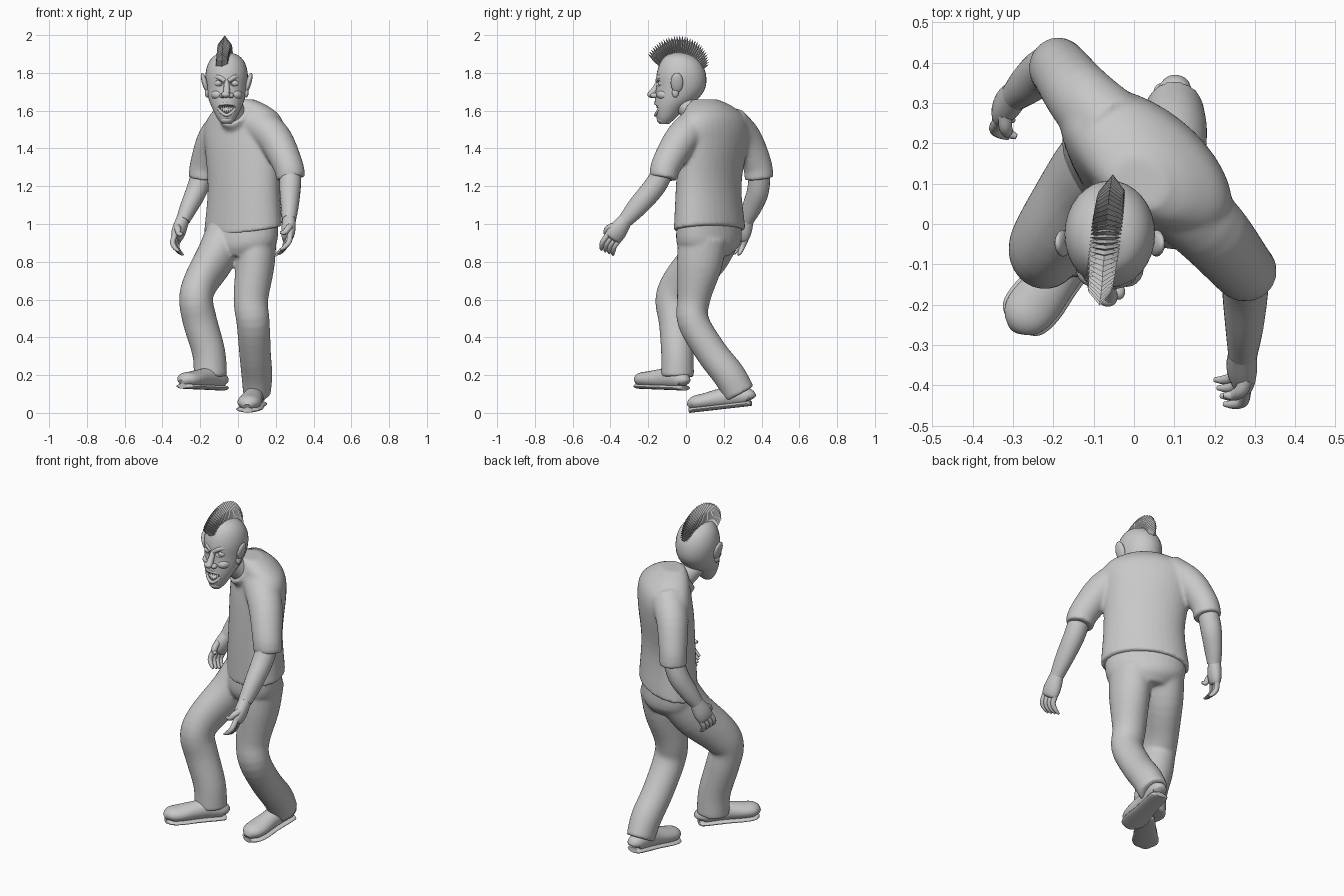
import bpy, bmesh, math
from mathutils import Vector, Matrix

cube = bpy.data.objects.get("Cube")
if cube:
    bpy.data.objects.remove(cube, do_unlink=True)

grey = bpy.data.materials.new("plain grey")
grey.use_nodes = True
grey.diffuse_color = (0.58, 0.58, 0.58, 1)
grey.node_tree.nodes["Principled BSDF"].inputs["Base Color"].default_value = grey.diffuse_color
smooth_parts = []
SIDE = Vector((1, 0, 0))
UP = Vector((0, 0, 1))
BODY = Vector((0.79, -0.62, 0))      # shoulder line of the twisted torso
LEVEL = Vector((0, 0, 0))
HEM_LEAN = Vector((-0.14, -0.08, 0))


def finish(name, bm, smooth=True):
    bmesh.ops.recalc_face_normals(bm, faces=bm.faces)
    mesh = bpy.data.meshes.new(name)
    bm.to_mesh(mesh)
    bm.free()
    mesh.materials.append(grey)
    obj = bpy.data.objects.new(name, mesh)
    bpy.context.collection.objects.link(obj)
    if smooth:
        smooth_parts.append(obj)
    return obj


def discard(obj):
    smooth_parts.remove(obj)
    bpy.data.objects.remove(obj, do_unlink=True)


def apply(obj, kind, **settings):
    mod = obj.modifiers.new(kind, kind)
    for key, value in settings.items():
        setattr(mod, key, value)
    bpy.context.view_layer.objects.active = obj
    bpy.ops.object.modifier_apply(modifier=mod.name)


def fuse(name, parts):
    """Merge overlapping parts into one blended garment."""
    bm = bmesh.new()
    for part in parts:
        bm.from_mesh(part.data)
        discard(part)
    garment = finish(name, bm)
    apply(garment, 'REMESH', mode='VOXEL', voxel_size=0.009)
    apply(garment, 'SMOOTH', factor=0.5, iterations=8)


def carve(target, cutter):
    apply(target, 'BOOLEAN', object=cutter)
    discard(cutter)


def spline(points, steps):
    """Smooth curve through position-and-radius points."""
    p = [Vector(q) for q in points]
    p = [2 * p[0] - p[1]] + p + [2 * p[-1] - p[-2]]
    out = []
    for i in range(1, len(p) - 2):
        a, b, c, d = p[i - 1:i + 3]
        for k in range(steps):
            t = k / steps
            out.append(0.5 * (2 * b + (c - a) * t + (2 * a - 5 * b + 4 * c - d) * t * t
                              + (3 * b - a - 3 * c + d) * t ** 3))
    return out + [p[-2]]


def tube(name, points, ref=SIDE, lean=None, sides=24):
    """Loft elliptical rings (x, y, z, half width along ref, half depth).
    With lean given, rings are level but tip by lean at the bottom."""
    path = spline(points, 4)
    bm = bmesh.new()
    rings = []
    for i, q in enumerate(path):
        before, after = path[max(i - 1, 0)], path[min(i + 1, len(path) - 1)]
        tangent = Vector((after - before)[:3]) if lean is None else UP + lean * (1 - i / len(path))
        tangent.normalize()
        wide = (ref - tangent * ref.dot(tangent)).normalized()
        deep = tangent.cross(wide)
        ring = []
        for k in range(sides):
            a = math.tau * k / sides
            ring.append(bm.verts.new(Vector(q[:3]) + wide * q[3] * math.cos(a) + deep * q[4] * math.sin(a)))
        rings.append(ring)
    for r, s in zip(rings, rings[1:]):
        for k in range(sides):
            n = (k + 1) % sides
            bm.faces.new((r[k], r[n], s[n], s[k]))
    bm.faces.new(rings[0][::-1])
    bm.faces.new(rings[-1])
    return finish(name, bm)


def round_tube(name, points, radii, ref=SIDE):
    return tube(name, [(*p, r, r) for p, r in zip(points, radii)], ref, sides=10)


def ball(name, centre, size, tilt=0.0):
    bm = bmesh.new()
    matrix = Matrix.Translation(centre) @ Matrix.Rotation(tilt, 4, 'Y') @ Matrix.Diagonal((*size, 1))
    bmesh.ops.create_uvsphere(bm, u_segments=20, v_segments=12, radius=1, matrix=matrix)
    return finish(name, bm)


def spike(bm, base, tip, half_width, half_depth, taper=0.0):
    """Four-sided pyramid, or blunt stump when taper is above zero."""
    z = (tip - base).normalized()
    x = (SIDE - z * SIDE.dot(z)).normalized()
    frame = Matrix((x, z.cross(x), z)).transposed().to_4x4()
    matrix = (Matrix.Translation((base + tip) / 2) @ frame
              @ Matrix.Diagonal((half_width, half_depth, (tip - base).length, 1)))
    bmesh.ops.create_cone(bm, cap_ends=True, segments=4, radius1=1, radius2=taper, depth=1, matrix=matrix)


# Shirt with short sleeves and a forward collar
fuse("shirt", [
    tube("body", [(0.027, 0.125, 0.968, 0.238, 0.152), (0.03, 0.12, 1.2, 0.218, 0.139),
                  (0.03, 0.142, 1.4, 0.235, 0.142), (0.03, 0.152, 1.5, 0.25, 0.135),
                  (0.03, 0.145, 1.57, 0.22, 0.122), (0.022, 0.122, 1.627, 0.145, 0.095),
                  (0.015, 0.1, 1.66, 0.07, 0.06)], BODY, HEM_LEAN, 36),
    tube("neckline", [(0.03, 0.12, 1.52, 0.13, 0.11), (0.0, 0.075, 1.56, 0.1, 0.092),
                      (-0.025, 0.038, 1.59, 0.084, 0.08)]),
    tube("left_sleeve", [(0.1, 0.07, 1.53, 0.1, 0.1), (0.195, -0.022, 1.45, 0.092, 0.092),
                         (0.265, -0.105, 1.31, 0.08, 0.08), (0.28, -0.12, 1.24, 0.077, 0.074)]),
    tube("right_sleeve", [(-0.05, 0.23, 1.53, 0.1, 0.1), (-0.13, 0.312, 1.45, 0.085, 0.09),
                          (-0.178, 0.375, 1.32, 0.075, 0.078), (-0.19, 0.388, 1.24, 0.073, 0.077)])])
tube("neck", [(0.02, 0.1, 1.53, 0.07, 0.07), (-0.025, 0.03, 1.6, 0.062, 0.06),
              (-0.055, -0.03, 1.65, 0.06, 0.055)])

# Trousers: seat and both legs
fuse("trousers", [
    tube("seat", [(0.025, 0.122, 1.04, 0.218, 0.132), (0.02, 0.12, 0.9, 0.207, 0.144),
                  (0.02, 0.11, 0.83, 0.13, 0.11)], BODY, LEVEL, 32),
    tube("left_leg", [(0.1, 0.09, 0.93, 0.105, 0.13), (0.09, 0.07, 0.78, 0.103, 0.12),
                      (0.068, 0.04, 0.6, 0.092, 0.088), (0.08, 0.04, 0.48, 0.088, 0.084),
                      (0.09, 0.135, 0.32, 0.084, 0.084), (0.1, 0.228, 0.2, 0.082, 0.086),
                      (0.1, 0.285, 0.1, 0.073, 0.084)]),
    tube("right_leg", [(-0.065, 0.16, 0.94, 0.11, 0.13), (-0.12, 0.095, 0.82, 0.105, 0.125),
                       (-0.198, -0.015, 0.69, 0.092, 0.112), (-0.222, -0.063, 0.6, 0.09, 0.1),
                       (-0.2, -0.054, 0.48, 0.091, 0.09), (-0.155, -0.046, 0.32, 0.088, 0.086),
                       (-0.145, -0.045, 0.19, 0.088, 0.088)])])


# Shoes: rounded upper over a wider flat sole
def shoe(side, heel, toe):
    heel, toe = Vector(heel), Vector(toe)
    across = (toe - heel).cross(UP).normalized()
    upper, sole = [], []
    for t, w, h in ((0, 0.025, 0.05), (0.05, 0.045, 0.085), (0.3, 0.05, 0.11), (0.5, 0.054, 0.1),
                    (0.75, 0.064, 0.085), (0.92, 0.055, 0.075), (1, 0.022, 0.04)):
        p = heel.lerp(toe, t)
        upper.append((*(p + UP * (h / 2 + 0.01)), w, h / 2))
        sole.append((*(p + UP * 0.014), w + 0.007, 0.014))
    tube(side + "_shoe", upper, across)
    tube(side + "_sole", sole, across)


shoe("left", (0.105, 0.345, 0.037), (0.05, 0.018, 0))
shoe("right", (-0.08, -0.005, 0.118), (-0.295, -0.255, 0.128))

# Bare forearms
tube("left_forearm", [(0.278, -0.11, 1.3, 0.057, 0.055), (0.276, -0.165, 1.2, 0.057, 0.058),
                      (0.274, -0.25, 1.1, 0.048, 0.054), (0.27, -0.32, 1.02, 0.037, 0.04)])
tube("right_forearm", [(-0.18, 0.39, 1.3, 0.055, 0.055), (-0.218, 0.382, 1.18, 0.056, 0.058),
                       (-0.26, 0.35, 1.09, 0.047, 0.052), (-0.292, 0.32, 1.02, 0.037, 0.039)])


# Hands: palm, four curled fingers and a thumb
def hand(side, wrist, knuckle, spread, curl):
    wrist, knuckle, spread, curl = (Vector(v) for v in (wrist, knuckle, spread, curl))
    down = (knuckle - wrist).normalized()
    spread = (spread - down * spread.dot(down)).normalized()
    middle = wrist.lerp(knuckle, 0.6)
    tube(side + "_palm", [(*wrist, 0.036, 0.034), (*middle, 0.05, 0.036),
                          (*knuckle, 0.048, 0.028), (*(knuckle + down * 0.014), 0.03, 0.014)], spread)
    for i, finger in enumerate(("index", "middle", "ring", "little")):
        base = knuckle + spread * (0.034 - 0.023 * i)
        joint = base + down * (0.05 - 0.004 * i) + curl * 0.004
        bend = joint + down * 0.012 - UP * 0.018 + curl * 0.022
        round_tube(f"{side}_{finger}_finger", (base, joint, bend, bend + curl * 0.025 - UP * 0.016),
                   (0.015, 0.014, 0.012, 0.006), spread)
    root = middle + spread * 0.035
    tip = root + spread * 0.015 + down * 0.05 + curl * 0.035
    round_tube(side + "_thumb", (root, root.lerp(tip, 0.5) + spread * 0.01, tip, tip + curl * 0.025),
               (0.018, 0.017, 0.014, 0.007), UP)


hand("left", (0.27, -0.315, 1.03), (0.265, -0.385, 0.93), (0.2, -1, -0.3), (-1, 0, 0))
hand("right", (-0.29, 0.325, 1.03), (-0.325, 0.285, 0.93), (-0.4, -1, 0), (0.8, -0.4, 0))

# Head with carved mouth and eye sockets
MID = -0.06
head = tube("head", [(MID, y, z, w, d) for z, y, w, d in (
    (1.53, -0.115, 0.025, 0.025), (1.56, -0.105, 0.05, 0.05), (1.61, -0.085, 0.075, 0.08),
    (1.66, -0.052, 0.095, 0.113), (1.72, -0.028, 0.107, 0.13), (1.79, -0.025, 0.112, 0.131),
    (1.85, -0.028, 0.098, 0.11), (1.89, -0.035, 0.066, 0.072), (1.91, -0.04, 0.015, 0.015))],
    SIDE, LEVEL, 32)
carve(head, ball("mouth_cutter", (MID, -0.165, 1.612), (0.05, 0.045, 0.03)))
for sign, side in ((1, "left"), (-1, "right")):
    def at(dx, y, z):
        return Vector((MID + sign * dx, y, z))
    carve(head, ball("socket_cutter", at(0.045, -0.15, 1.745), (0.028, 0.02, 0.016)))
    ball(side + "_eye", at(0.045, -0.128, 1.745), (0.021, 0.02, 0.018))
    ball(side + "_cheek", at(0.042, -0.11, 1.684), (0.042, 0.046, 0.03))
    ball(side + "_nostril", at(0.022, -0.168, 1.68), (0.016, 0.02, 0.014))
    round_tube(side + "_brow", (at(0.008, -0.15, 1.757), at(0.04, -0.138, 1.777), at(0.078, -0.107, 1.778)),
               (0.013, 0.015, 0.007), UP)
    ball(side + "_ear", at(0.116, -0.048, 1.748), (0.015, 0.033, 0.055), sign * 0.28)
    ball(side + "_ear_lobe", at(0.103, -0.056, 1.695), (0.013, 0.018, 0.025))
round_tube("nose_bridge", ((MID, -0.14, 1.76), (MID, -0.162, 1.72), (MID, -0.18, 1.69)),
           (0.014, 0.016, 0.02))
ball("nose_tip", (MID - 0.005, -0.184, 1.686), (0.024, 0.021, 0.018))
ball("chin", (MID, -0.125, 1.552), (0.036, 0.03, 0.022))


# Grinning lips and pointed teeth
def mouth_point(dx, z):
    return Vector((MID + dx, -0.16 + 9 * dx * dx, z + 7 * dx * dx))


for name, rise in (("upper", 1), ("lower", -1)):
    lip = [mouth_point(0.052 * s, 1.607 + rise * 0.031 * (1 - s * s)) for s in (-1, -0.6, 0, 0.6, 1)]
    round_tube(name + "_lip", lip, (0.005, 0.008, 0.009, 0.008, 0.005), UP)
    bm = bmesh.new()
    for i in range(7):
        dx = 0.011 * (i - 3)
        root = mouth_point(dx, 1.607 + rise * (0.029 - 11 * dx * dx)) + Vector((0, 0.006, 0))
        spike(bm, root, root - UP * rise * 0.024, 0.007, 0.006)
    finish(name + "_teeth", bm, False)

# Mohawk: a dense fan of plates with pointed ends over the skull
bm = bmesh.new()
COUNT = 32
for i in range(COUNT):
    t = i / (COUNT - 1)
    angle = math.radians(141 - 114 * t)
    ray = Vector((0, math.cos(angle), math.sin(angle)))
    hub = Vector((-0.085 + 0.033 * t, -0.035, 1.765))
    reach = 0.235 - 0.04 * (2 * t - 0.8) ** 2 * (t > 0.4) - 0.02 * (1 - t) ** 4
    width = 0.034 + 0.007 * math.sin(math.pi * t)
    collar = hub + ray * (reach - 0.045)
    spike(bm, hub + ray * 0.1, collar, width, 0.014, 0.85)
    spike(bm, collar, hub + ray * reach, width * 0.85, 0.011)
finish("mohawk", bm, False)

# Smooth shading with crisp hems
bpy.ops.object.select_all(action='DESELECT')
for obj in smooth_parts:
    obj.select_set(True)
bpy.context.view_layer.objects.active = head
bpy.ops.object.shade_smooth_by_angle(angle=math.radians(45))
